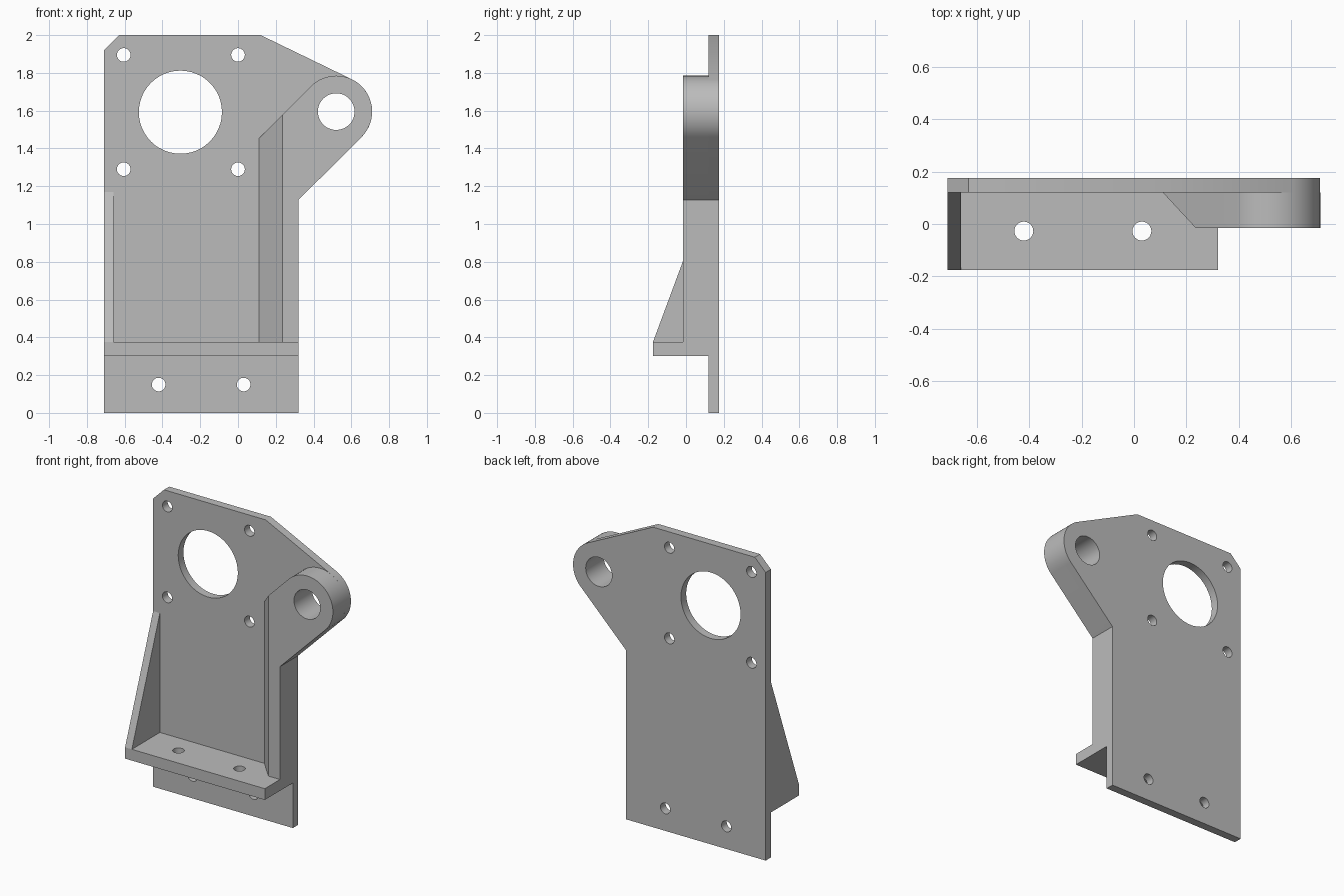
import bpy, bmesh
from math import cos, sin, radians
from mathutils import Vector, Matrix

if "Cube" in bpy.data.objects:
    bpy.data.objects.remove(bpy.data.objects["Cube"])

grey = bpy.data.materials.new("plain grey")
grey.use_nodes = True
grey.diffuse_color = (0.5, 0.5, 0.5, 1)
grey.node_tree.nodes["Principled BSDF"].inputs["Base Color"].default_value = (0.5, 0.5, 0.5, 1)

LEFT, RIGHT = -0.71, 0.32
FRONT, LUG_FRONT, PLATE_FRONT, BACK = -0.175, -0.015, 0.12, 0.175
SHELF_LOW, SHELF_TOP = 0.30, 0.375
EYE, EYE_R = (0.52, 1.595), 0.19


def make_object(name, bm):
    bmesh.ops.recalc_face_normals(bm, faces=bm.faces)
    mesh = bpy.data.meshes.new(name)
    bm.to_mesh(mesh)
    bm.free()
    mesh.materials.append(grey)
    obj = bpy.data.objects.new(name, mesh)
    bpy.context.collection.objects.link(obj)
    return obj


def prism(points, depth):
    """Extrude a closed loop of 3D points along the depth vector."""
    bm = bmesh.new()
    face = bm.faces.new([bm.verts.new(p) for p in points])
    out = bmesh.ops.extrude_face_region(bm, geom=[face])
    verts = [g for g in out["geom"] if isinstance(g, bmesh.types.BMVert)]
    bmesh.ops.translate(bm, verts=verts, vec=depth)
    return bm


def front_prism(outline, y0, y1):
    return prism([(x, y0, z) for x, z in outline], Vector((0, y1 - y0, 0)))


def eye_arc(start, end, steps=32):
    angles = [radians(start + (end - start) * i / steps) for i in range(steps + 1)]
    return [(EYE[0] + EYE_R * cos(a), EYE[1] + EYE_R * sin(a)) for a in angles]


def drill(obj, holes, axis="Y"):
    """Cut round holes, given as (centre, radius), through an object."""
    bm = bmesh.new()
    turn = Matrix.Rotation(radians(90), 4, "X") if axis == "Y" else Matrix()
    for centre, radius in holes:
        bmesh.ops.create_cone(bm, cap_ends=True, segments=48, radius1=radius, radius2=radius,
                              depth=1, matrix=Matrix.Translation(centre) @ turn)
    cutter = make_object("hole_cutter", bm)
    cutter.hide_render = True
    mod = obj.modifiers.new("holes", "BOOLEAN")
    mod.operation, mod.solver, mod.object = "DIFFERENCE", "EXACT", cutter
    bpy.context.view_layer.objects.active = obj
    bpy.ops.object.modifier_apply(modifier=mod.name)
    bpy.data.objects.remove(cutter)


eye_hole = ((EYE[0], 0, EYE[1]), 0.097)

# Back plate with clipped corner and rounded ear
plate = make_object("back_plate", front_prism(
    [(LEFT, 0), (RIGHT, 0), (RIGHT, 1.127)] + eye_arc(-45, 64)
    + [(0.12, 2), (-0.63, 2), (LEFT, 1.92)], PLATE_FRONT, BACK))
small = [(x, z) for x in (-0.605, 0) for z in (1.29, 1.895)]
small += [(x, 0.15) for x in (-0.42, 0.03)]
drill(plate, [((x, 0, z), 0.036) for x, z in small]
      + [((-0.305, 0, 1.592), 0.22), eye_hole])

# Thick rib rising into the eye lug, with a bevelled inner side
bm = front_prism([(0.11, SHELF_TOP), (RIGHT, SHELF_TOP), (RIGHT, 1.127)]
                 + eye_arc(-45, 135) + [(0.11, 1.453)], LUG_FRONT, PLATE_FRONT)
cut = bmesh.ops.bisect_plane(bm, geom=bm.verts[:] + bm.edges[:] + bm.faces[:],
                             plane_co=(0.235, LUG_FRONT, 0), plane_no=(-0.135, -0.125, 0),
                             clear_outer=True)
edges = [e for e in bm.edges if e.is_boundary]
bmesh.ops.holes_fill(bm, edges=edges)
lug = make_object("rib_and_lug", bm)
drill(lug, [eye_hole])

# Mounting shelf
shelf = make_object("shelf", prism(
    [(LEFT, FRONT, SHELF_LOW), (RIGHT, FRONT, SHELF_LOW),
     (RIGHT, PLATE_FRONT, SHELF_LOW), (LEFT, PLATE_FRONT, SHELF_LOW)],
    Vector((0, 0, SHELF_TOP - SHELF_LOW))))
drill(shelf, [((x, -0.027, SHELF_TOP), 0.036) for x in (-0.42, 0.03)], "Z")

# Triangular side gusset
gusset = make_object("gusset", prism(
    [(LEFT, FRONT, SHELF_TOP), (LEFT, PLATE_FRONT, SHELF_TOP), (LEFT, PLATE_FRONT, 1.17)],
    Vector((0.05, 0, 0))))

# Smooth the round walls and keep the edges sharp
bpy.ops.object.select_all(action="DESELECT")
for obj in (plate, lug, shelf, gusset):
    obj.select_set(True)
bpy.context.view_layer.objects.active = plate
bpy.ops.object.shade_smooth_by_angle(angle=radians(30))
